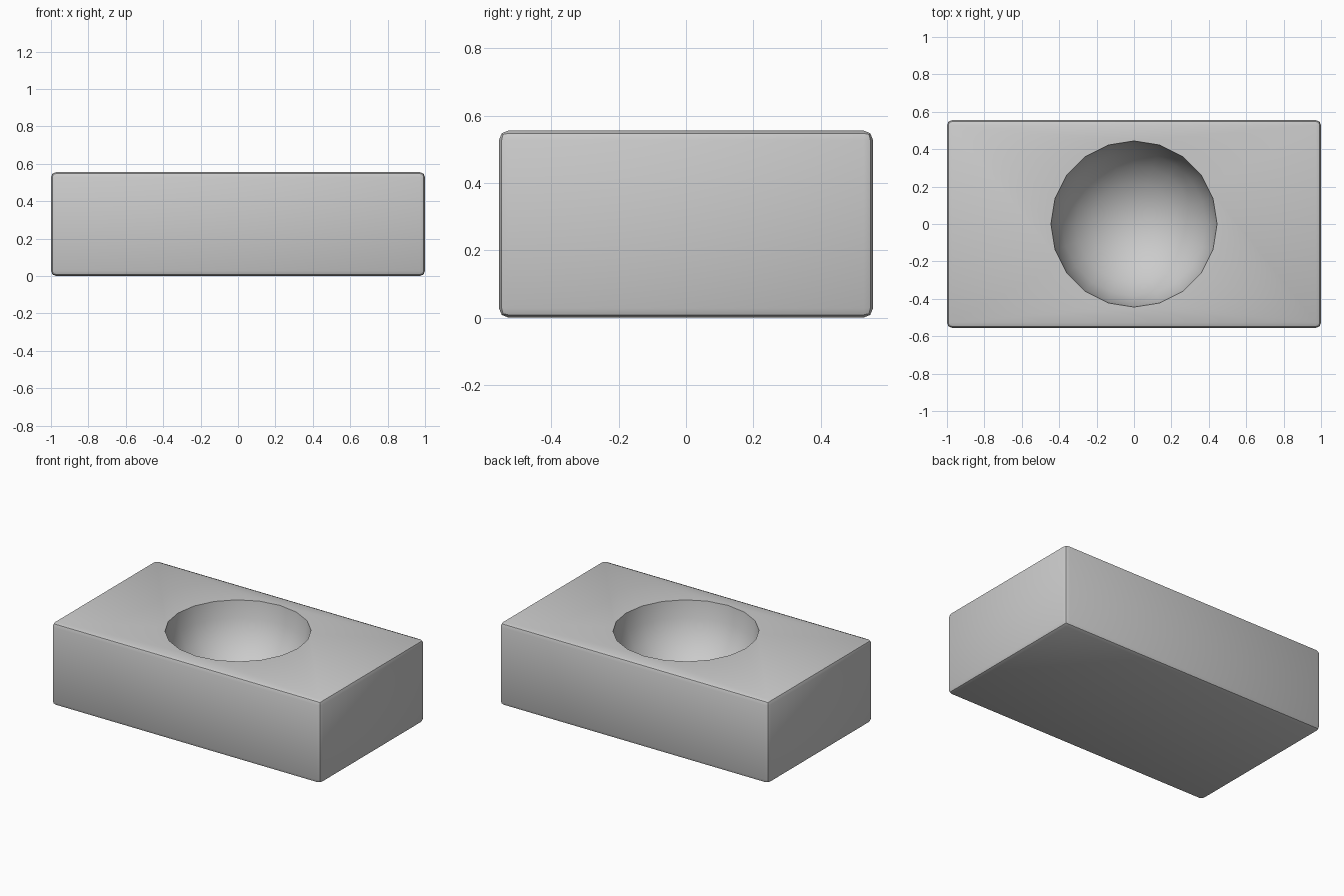
import bpy, math

if "Cube" in bpy.data.objects:
    bpy.data.objects.remove(bpy.data.objects["Cube"])

L, W, H = 2.0, 1.111, 0.5556   # block size
R = 0.4445                     # bowl radius

# Rectangular block
bpy.ops.mesh.primitive_cube_add(size=1, location=(0, 0, H / 2))
block = bpy.context.object
block.name = "hollowed_block"
block.scale = (L, W, H)
bpy.ops.object.transform_apply(location=False, rotation=False, scale=True)

# Hemispherical bowl cutter, nudged up to avoid edges lying in the top plane
bpy.ops.mesh.primitive_uv_sphere_add(segments=20, ring_count=12, radius=R,
                                     location=(0, 0, H + 0.002))
cutter = bpy.context.object
cutter.name = "bowl_cutter"
bpy.ops.object.shade_smooth()
cutter.hide_render = True

# Soften the edges, then hollow out the bowl
bpy.context.view_layer.objects.active = block
bevel = block.modifiers.new("edge_bevel", 'BEVEL')
bevel.width = 0.028
bevel.segments = 2
hollow = block.modifiers.new("bowl", 'BOOLEAN')
hollow.operation = 'DIFFERENCE'
hollow.solver = 'EXACT'
hollow.object = cutter
for name in ("edge_bevel", "bowl"):
    bpy.ops.object.modifier_apply(modifier=name)
bpy.data.objects.remove(cutter)

# Smooth bowl, crisp rim and edges
bpy.ops.object.select_all(action='DESELECT')
block.select_set(True)
bpy.ops.object.shade_smooth_by_angle(angle=math.radians(35))
